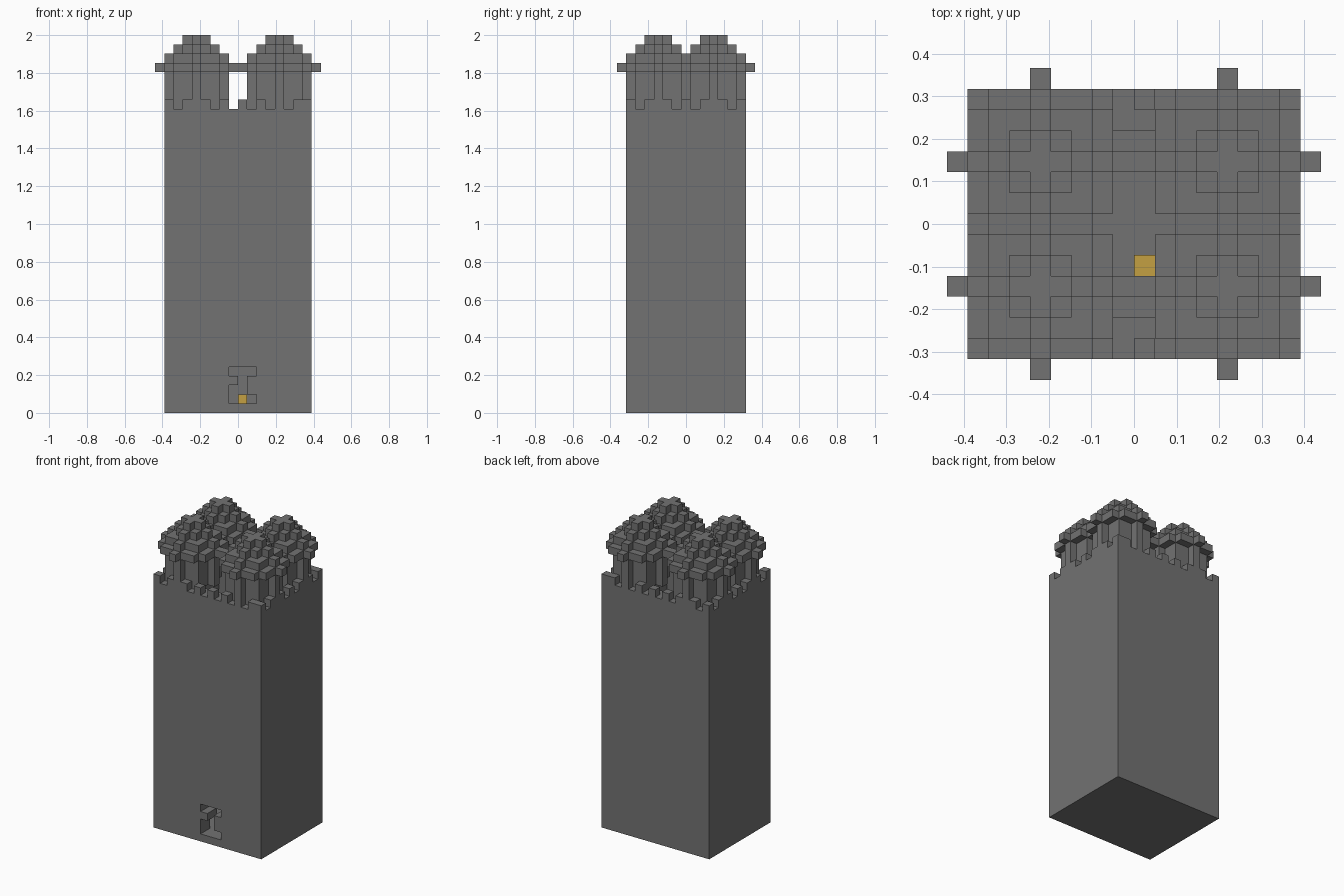
import bpy
import bmesh

V = 2 / 41          # edge length of one block
ROOF = 33           # wall height in blocks

cube = bpy.data.objects.get("Cube")
if cube:
    bpy.data.objects.remove(cube, do_unlink=True)


def material(name, rgb):
    mat = bpy.data.materials.new(name)
    mat.use_nodes = True
    colour = (*rgb, 1)
    mat.diffuse_color = colour
    mat.node_tree.nodes["Principled BSDF"].inputs["Base Color"].default_value = colour
    return mat


stone = material("grey stone", (0.17, 0.17, 0.17))
gold = material("gold", (0.55, 0.35, 0.055))


def blocks(name, boxes, mat):
    """One object from boxes given as (x0, x1, y0, y1, z0, z1) in blocks."""
    bm = bmesh.new()
    for x0, x1, y0, y1, z0, z1 in boxes:
        made = bmesh.ops.create_cube(bm, size=1)["verts"]
        for v in made:
            v.co.x = (x1 if v.co.x > 0 else x0) * V
            v.co.y = (y1 if v.co.y > 0 else y0) * V
            v.co.z = (z1 if v.co.z > 0 else z0) * V
    mesh = bpy.data.meshes.new(name)
    bm.to_mesh(mesh)
    bm.free()
    mesh.materials.append(mat)
    obj = bpy.data.objects.new(name, mesh)
    bpy.context.collection.objects.link(obj)
    return obj


# Hollow keep: floor and two-block-thick walls
W, D = 8, 6.5
IW, ID = W - 2, D - 2
blocks("floor", [(-IW, IW, -ID, ID, 0, 1)], stone)
blocks("back_wall", [(-W, W, ID, D, 0, ROOF)], stone)
blocks("left_wall", [(IW, W, -ID, ID, 0, ROOF)], stone)
blocks("right_wall", [(-W, -IW, -ID, ID, 0, ROOF)], stone)

# Front wall pieces leaving a stepped doorway
blocks("front_wall", [
    (-W, -1, -D, -ID, 0, ROOF),
    (2, W, -D, -ID, 0, ROOF),
    (-1, 2, -D, -ID, 5, ROOF),
    (-1, 2, -D, -ID, 0, 1),
    (1, 2, -D, -ID, 2, 4),
    (-1, 0, -D, -ID, 3, 4),
], stone)

# Treasure on the floor inside the door
blocks("gold_block", [(0, 1, -2.5, -1.5, 1, 2)], gold)

# Battlements on every second block of the wall edge
merlons = []
for y in (-D, D - 1):
    merlons += [(x, x + 1, y, y + 1, ROOF, ROOF + 1) for x in range(-W, W, 2)]
for x in (-W, W - 1):
    merlons += [(x, x + 1, -D + i, -D + i + 1, ROOF, ROOF + 1) for i in range(0, 13, 2)]
blocks("battlements", merlons, stone)


def layer(cx, cy, r, z0, z1, trim=0):
    """Square of half-width r blocks with a one-block arm on each side."""
    a, b, t = r + 0.5, r + 1.5, r + 0.5 - trim
    return [(cx - a, cx + a, cy - t, cy + t, z0, z1),
            (cx - t, cx + t, cy - a, cy + a, z0, z1),
            (cx - b, cx + b, cy - 0.5, cy + 0.5, z0, z1),
            (cx - 0.5, cx + 0.5, cy - b, cy + b, z0, z1)]


# Four turrets: shaft, projecting ring and stepped dome
for side, cx in (("right", -4.5), ("left", 4.5)):
    for end, cy in (("front", -3), ("back", 3)):
        blocks(f"{end}_{side}_shaft", layer(cx, cy, 2, ROOF, ROOF + 4), stone)
        blocks(f"{end}_{side}_ring", layer(cx, cy, 3, ROOF + 4, ROOF + 5, 1), stone)
        dome = []
        for i in range(3):
            dome += layer(cx, cy, 2 - i, ROOF + 5 + i, ROOF + 6 + i)
        blocks(f"{end}_{side}_dome", dome, stone)
